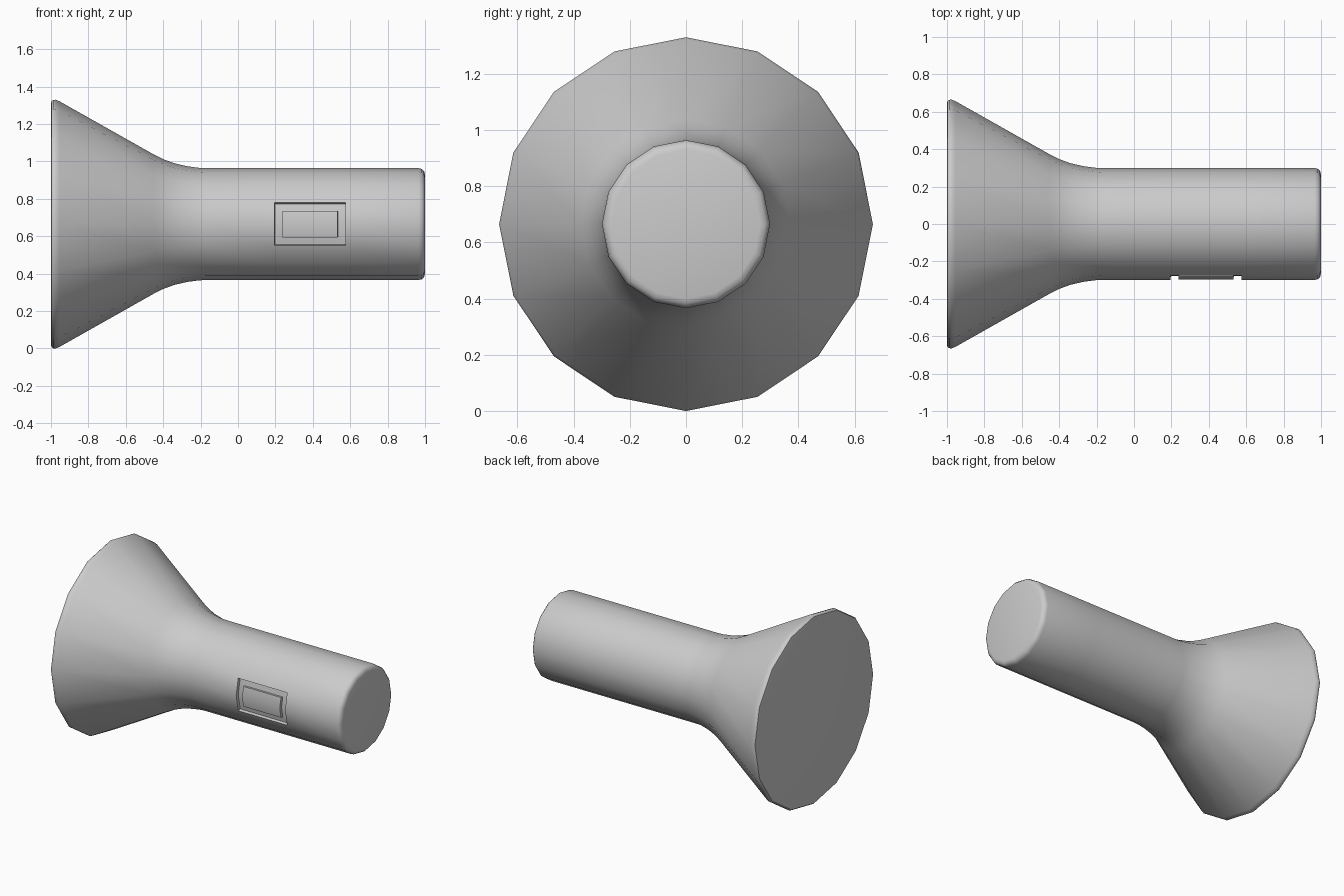
import bpy, bmesh, math

if "Cube" in bpy.data.objects:
    bpy.data.objects.remove(bpy.data.objects["Cube"])

SIDES = 16
CZ = 0.665

# flashlight profile: (x, radius) from lens face to tail cap
profile = [(-1, 0.645), (-0.997, 0.657), (-0.988, 0.664), (-0.975, 0.665),
           (-0.955, 0.657), (-0.45, 0.372), (-0.40, 0.347), (-0.34, 0.325),
           (-0.27, 0.309), (-0.21, 0.301), (-0.17, 0.299), (0.195, 0.299),
           (0.576, 0.299), (0.965, 0.299), (0.983, 0.295), (0.995, 0.283),
           (1, 0.265)]
POCKET = 11  # profile segment that holds the switch

bm = bmesh.new()
rings = []
for x, r in profile:
    ring = []
    for i in range(SIDES):
        a = 2 * math.pi * i / SIDES
        ring.append(bm.verts.new((x, r * math.cos(a), CZ + r * math.sin(a))))
    rings.append(ring)

# body skin and end caps
switch_faces = []
for s in range(len(rings) - 1):
    a, b = rings[s], rings[s + 1]
    for i in range(SIDES):
        j = (i + 1) % SIDES
        f = bm.faces.new((a[i], a[j], b[j], b[i]))
        if s == POCKET and i in (SIDES // 2 - 1, SIDES // 2):
            switch_faces.append(f)
bm.faces.new(rings[0])
bm.faces.new(rings[-1])
bmesh.ops.recalc_face_normals(bm, faces=bm.faces[:])

# sunken pocket, then raised switch button inside it
for thickness, depth in ((0.002, -0.02), (0.04, 0.0), (0.002, 0.017)):
    bmesh.ops.inset_region(bm, faces=switch_faces, thickness=thickness,
                           depth=depth, use_even_offset=True, use_boundary=True)

mesh = bpy.data.meshes.new("flashlight_body")
bm.to_mesh(mesh)
bm.free()
body = bpy.data.objects.new("flashlight_body", mesh)
bpy.context.collection.objects.link(body)
bpy.context.view_layer.objects.active = body
body.select_set(True)
bpy.ops.object.shade_smooth_by_angle(angle=math.radians(35))
